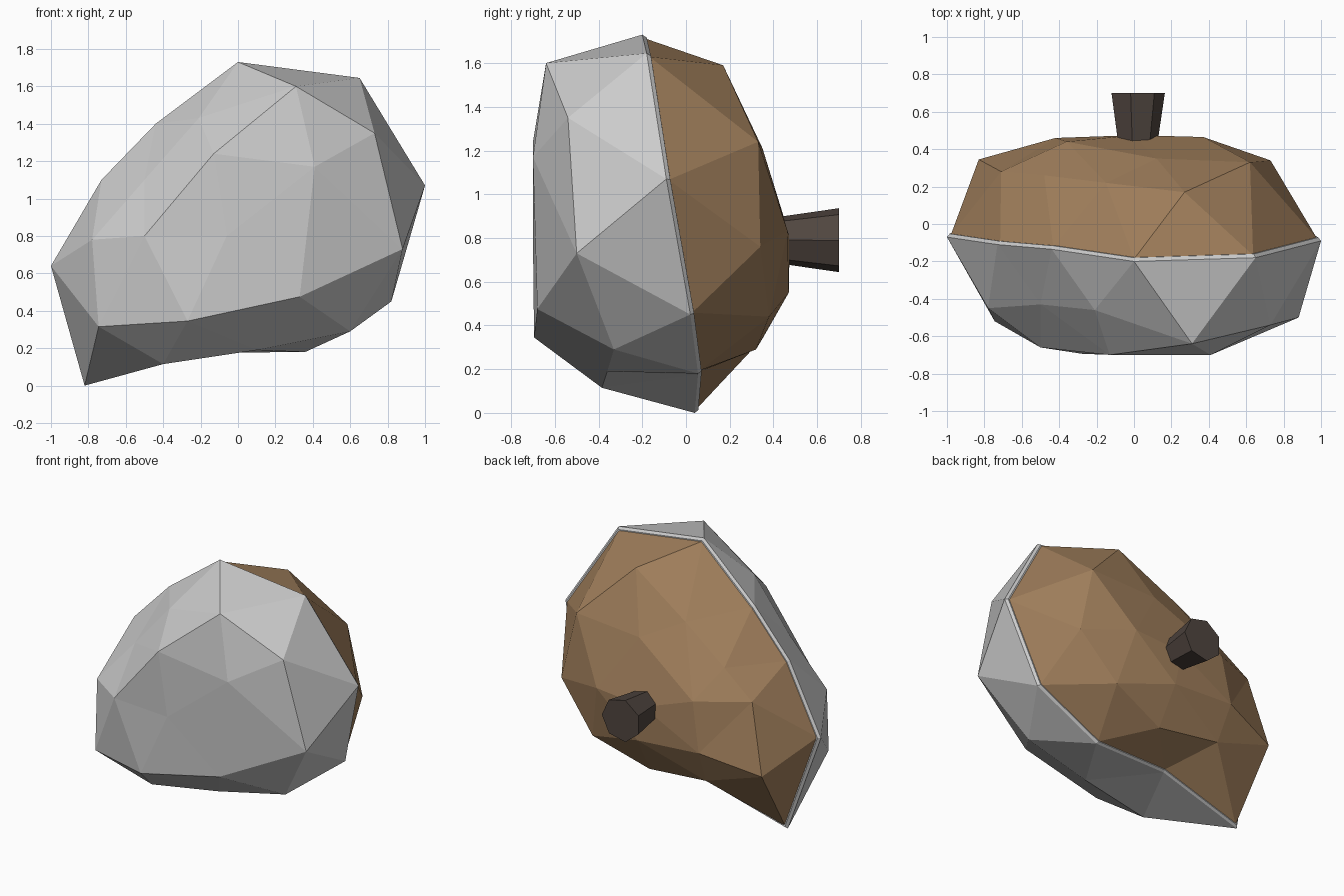
import bpy, bmesh, math
from mathutils import Vector, Matrix

if "Cube" in bpy.data.objects:
    bpy.data.objects.remove(bpy.data.objects["Cube"])


def finish(name, bm, color=None):
    bmesh.ops.recalc_face_normals(bm, faces=bm.faces)
    me = bpy.data.meshes.new(name)
    bm.to_mesh(me)
    bm.free()
    ob = bpy.data.objects.new(name, me)
    bpy.context.collection.objects.link(ob)
    if color:
        mat = bpy.data.materials.new(name + "_color")
        mat.diffuse_color = (*color, 1)
        mat.use_nodes = True
        mat.node_tree.nodes["Principled BSDF"].inputs["Base Color"].default_value = mat.diffuse_color
        me.materials.append(mat)
    return ob


def dome(name, rim, outer, inner, pole, first, lip=None, color=None):
    """Half of a two-level icosphere: rim 10, outer ring 10, inner ring 5, pole."""
    bm = bmesh.new()
    R, O, I = ([bm.verts.new(p) for p in ring] for ring in (rim, outer, inner))
    P = bm.verts.new(pole)
    for i in range(10):
        j = (i + 1) % 10
        bm.faces.new((R[i], R[j], O[i]))
        bm.faces.new((O[i], R[j], O[j]))
    for k in range(5):
        c, n = first + 2 * k, (k + 1) % 5
        a, b, d = O[c - 1], O[c], O[(c + 1) % 10]
        bm.faces.new((I[k], a, b))
        bm.faces.new((I[k], b, d))
        bm.faces.new((I[k], d, I[n]))
        bm.faces.new((I[k], I[n], P))
    # Close the open side, optionally over a narrow chamfered lip
    edge = R
    if lip:
        edge = [bm.verts.new(p) for p in lip]
        for i in range(10):
            j = (i + 1) % 10
            bm.faces.new((R[i], R[j], edge[j], edge[i]))
    bm.faces.new(edge)
    return finish(name, bm, color)


# Seam shared by both halves, clockwise from the top
rim = [Vector(p) for p in (
    (0, -.20, 1.73), (.65, -.18, 1.645), (1, -.09, 1.07), (.82, .02, .45),
    (.36, .055, .18), (-.20, .055, .175), (-.82, .04, 0), (-1, -.07, .64),
    (-.73, -.11, 1.10), (-.44, -.135, 1.40))]
centre = Vector((0, -.07, .87))


def inset(scale, shift):
    return [centre + (p - centre) * scale + Vector((0, shift, 0)) for p in rim]


# Grey front half
dome("front_shell", rim,
     [(.31, -.64, 1.60), (.73, -.54, 1.35), (.88, -.50, .73), (.60, -.33, .29),
      (.10, -.36, .19), (-.40, -.385, .115), (-.745, -.52, .315),
      (-.78, -.45, .78), (-.50, -.43, 1.10), (-.21, -.46, 1.43)],
     [(.41, -.70, 1.17), (.33, -.68, .475), (-.27, -.695, .345),
      (-.50, -.66, .80), (-.13, -.70, 1.24)],
     (-.06, -.70, .80), 1, lip=inset(.985, .018))

# Brown back half
dome("back_body", inset(.98, .01),
     [(.27, .17, 1.59), (.62, .33, 1.24), (.73, .34, .76), (.46, .38, .44),
      (.06, .32, .29), (-.40, .35, .34), (-.83, .345, .48),
      (-.71, .28, .95), (-.48, .26, 1.12), (-.15, .22, 1.34)],
     [(.12, .35, 1.21), (.37, .465, .83), (.05, .47, .55),
      (-.42, .46, .58), (-.36, .44, .92)],
     (0, .475, .80), 0, color=(.35, .21, .105))

# Flared stem at the back
bm = bmesh.new()
bmesh.ops.create_cone(bm, cap_ends=True, segments=7, radius1=.11, radius2=.15,
                      depth=.27,
                      matrix=Matrix.Translation((.015, .565, .79))
                      @ Matrix.Rotation(math.radians(-90), 4, 'X')
                      @ Matrix.Rotation(math.radians(13), 4, 'Z'))
finish("stem", bm, (.08, .06, .05))
